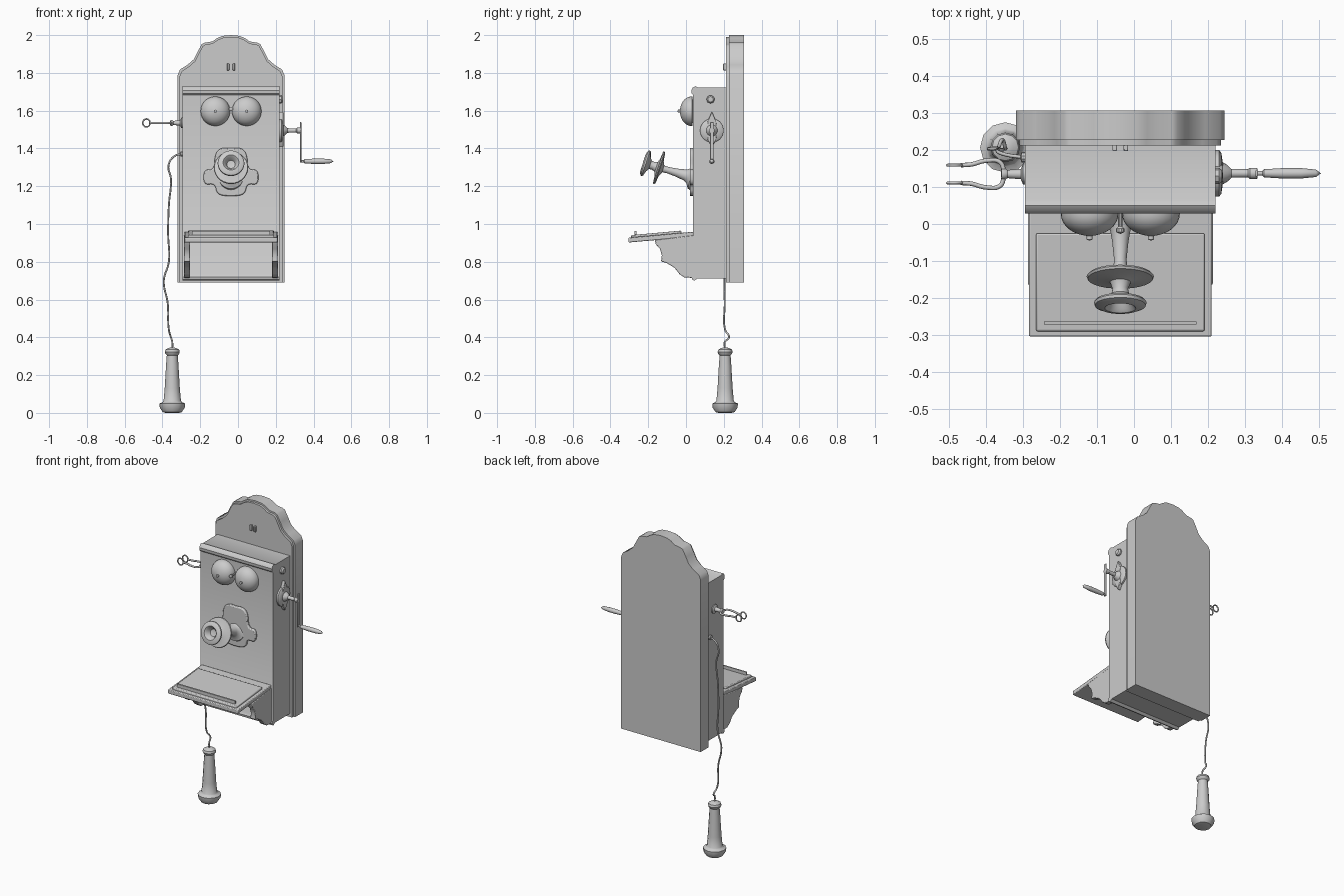
import bpy, bmesh, math
from mathutils import Vector

if "Cube" in bpy.data.objects:
    bpy.data.objects.remove(bpy.data.objects["Cube"])

CX = -0.037  # centre line of the cabinet


def finish(name, bm, smooth=True, bevel=0, segs=2):
    bmesh.ops.remove_doubles(bm, verts=bm.verts, dist=1e-5)
    bmesh.ops.recalc_face_normals(bm, faces=bm.faces)
    me = bpy.data.meshes.new(name)
    bm.to_mesh(me)
    bm.free()
    ob = bpy.data.objects.new(name, me)
    bpy.context.collection.objects.link(ob)
    if bevel:
        m = ob.modifiers.new("bevel", 'BEVEL')
        m.width, m.segments, m.limit_method = bevel, segs, 'ANGLE'
        m.angle_limit = math.radians(40)
    if smooth:
        bpy.ops.object.select_all(action='DESELECT')
        ob.select_set(True)
        bpy.context.view_layer.objects.active = ob
        bpy.ops.object.shade_smooth_by_angle(angle=math.radians(35))
    return ob


def prism(name, pts, axis, a, b, **kw):
    """Extrude a 2D outline along x (pts are y,z) or along y (pts are x,z)."""
    bm = bmesh.new()
    put = (lambda p, t: (t, p[0], p[1])) if axis == 'x' else (lambda p, t: (p[0], t, p[1]))
    lo = [bm.verts.new(put(p, a)) for p in pts]
    hi = [bm.verts.new(put(p, b)) for p in pts]
    bm.faces.new(lo)
    bm.faces.new(hi[::-1])
    for i in range(len(pts)):
        j = (i + 1) % len(pts)
        bm.faces.new((lo[i], lo[j], hi[j], hi[i]))
    return finish(name, bm, **kw)


def box(name, x, y, z, **kw):
    return prism(name, [(y[0], z[0]), (y[1], z[0]), (y[1], z[1]), (y[0], z[1])], 'x', x[0], x[1], **kw)


def lathe(name, prof, origin, direction=(0, 0, 1), n=24):
    """Revolve (radius, height) pairs around an axis."""
    bm = bmesh.new()
    q = Vector(direction).to_track_quat('Z', 'Y')
    rings = []
    for r, h in prof:
        rings.append([bm.verts.new(Vector(origin) + q @ Vector(
            (r * math.cos(2 * math.pi * i / n), r * math.sin(2 * math.pi * i / n), h)))
            for i in range(n)])
    for A, B in zip(rings, rings[1:]):
        for i in range(n):
            j = (i + 1) % n
            bm.faces.new((A[i], A[j], B[j], B[i]))
    bm.faces.new(rings[0])
    bm.faces.new(rings[-1])
    bmesh.ops.remove_doubles(bm, verts=bm.verts, dist=1e-5)
    return finish(name, bm)


def tube(name, pts, r, cyclic=False):
    cu = bpy.data.curves.new(name, 'CURVE')
    cu.dimensions, cu.bevel_depth, cu.bevel_resolution = '3D', r, 2
    cu.resolution_u, cu.use_fill_caps = 6, True
    s = cu.splines.new('BEZIER')
    s.bezier_points.add(len(pts) - 1)
    for b, p in zip(s.bezier_points, pts):
        b.co = p
        b.handle_left_type = b.handle_right_type = 'AUTO'
    s.use_cyclic_u = cyclic
    ob = bpy.data.objects.new(name, cu)
    bpy.context.collection.objects.link(ob)
    bpy.ops.object.select_all(action='DESELECT')
    ob.select_set(True)
    bpy.context.view_layer.objects.active = ob
    bpy.ops.object.convert(target='MESH')
    return ob


def mirrored(half, cx):
    return [(cx + x, z) for x, z in half] + [(cx - x, z) for x, z in half[::-1] if x > 1e-6]


def rounded(pts, times=2):
    for _ in range(times):
        out = []
        for i, p in enumerate(pts):
            p, q = Vector(p), Vector(pts[(i + 1) % len(pts)])
            out += [p.lerp(q, .25), p.lerp(q, .75)]
        pts = out
    return pts


# Backboard with its scrolled crest
crest = [(.282, .69), (.282, 1.79), (.27, 1.818), (.23, 1.843), (.197, 1.872), (.178, 1.91),
         (.155, 1.952), (.14, 1.96), (.1, 1.966), (.072, 1.985), (.045, 1.996), (0, 2.0)]
prism("backboard", mirrored(crest, CX), 'y', .227, .307)
front = [(x * .965, max(z * .995, .69)) for x, z in crest]
prism("backboard_front_edge", mirrored(front, CX), 'y', .212, .228)
for s in (-1, 1):
    box("hanger_pin", (CX + s * .015 - .006, CX + s * .015 + .006), (.197, .215), (1.813, 1.85), bevel=.003)

# Cabinet with rolled mouldings at top and bottom
prism("cabinet", [(.213, .712), (.06, .712), (.045, .70), (.032, .706), (.029, .72), (.038, .733),
                  (.038, 1.682), (.030, 1.69), (.028, 1.708), (.036, 1.722), (.05, 1.73),
                  (.065, 1.722), (.213, 1.722)], 'x', CX - .257, CX + .257)

# Bells, and clapper between them
for s in (-1, 1):
    dome = [(.05, 0), (.078, .005)] + [(.078 * math.cos(t), .01 + .06 * math.sin(t))
            for t in [i * math.pi / 16 for i in range(8)]] + [(.008, .07), (.008, .08), (0, .083)]
    lathe("bell", dome, (CX + s * .083, .038, 1.597), (0, -1, 0), 28)
lathe("clapper", [(.006, 0), (.006, .045), (.011, .05), (.011, .06), (0, .065)], (CX, .038, 1.61), (0, -1, 0), 10)

# Transmitter: wall plate, arm, cup and mouthpiece
lobes = [(0, 1.145), (.075, 1.155), (.085, 1.215), (.145, 1.205), (.145, 1.29), (.09, 1.285),
         (.085, 1.375), (.05, 1.405), (0, 1.4)]
plate = rounded(mirrored(lobes, CX)[:-1] if lobes[-1][0] else mirrored(lobes, CX))
prism("transmitter_plate", plate, 'y', .02, .04, bevel=.006)
base, cup = Vector((CX, .03, 1.25)), Vector((CX, -.142, 1.298))
arm_len = (cup - base).length
lathe("transmitter_arm", [(.07, -.012), (.066, .004), (.042, .016), (.03, .035), (.022, .08),
                          (.017, .13), (.02, arm_len)], base, cup - base)
tilt = Vector((0, -.95, .31))
lathe("transmitter_disc", [(.02, -.022), (.04, -.012), (.085, -.006), (.091, 0), (.088, .006),
                           (.045, .01), (.028, .016), (.021, .035), (.024, .05), (.04, .06),
                           (.066, .068), (.071, .074), (.069, .082), (.056, .088), (.042, .09),
                           (.034, .082), (.022, .055), (0, .05)], cup, tilt, 28)

# Sloping writing shelf: board, stepped panel, pencil ledge
def slope(y0, y1, lift, thick):
    top = lambda y: .966 + (y - .03) * .09 + lift
    return [(y0, top(y0) - thick), (y1, top(y1) - thick), (y1, top(y1)), (y0, top(y0))]


prism("shelf", slope(-.304, .038, -.008, .026), 'x', CX - .247, CX + .247, bevel=.004)
prism("shelf_panel", slope(-.29, -.025, .004, .02), 'x', CX - .228, CX + .228, bevel=.005)
prism("pencil_ledge", slope(-.272, -.263, .024, .03), 'x', CX - .206, CX + .206)

# Scrolled shelf brackets
bracket = [(.04, .94), (-.165, .915), (-.16, .893), (-.138, .868), (-.128, .835), (-.132, .802),
           (-.10, .792), (-.06, .768), (-.035, .735), (-.01, .718), (.04, .714)]
for s in (-1, 1):
    prism("shelf_bracket", bracket, 'x', CX + s * .216, CX + s * .25, bevel=.004)

# Crank: bearing plate, shaft, arm and grip
hub = (.218, .137, 1.495)
lathe("crank_bearing", [(.063, -.01), (.063, .012), (.055, .018), (.03, .022), (.022, .035), (.012, .045),
                        (.011, .09), (.015, .095), (.015, .115), (0, .116)], hub, (1, 0, 0), 16)
prism("crank_lozenge", [(.137 + x, 1.495 + z) for x, z in
      [(0, -.09), (.022, -.05), (.028, 0), (.022, .05), (0, .1), (-.022, .05), (-.028, 0), (-.022, -.05)]],
      'x', .215, .24, bevel=.003)
box("crank_arm", (.328, .335), (.128, .146), (1.325, 1.54), bevel=.003)
lathe("crank_grip", [(.006, 0), (.006, .015), (.011, .02), (.014, .07), (.014, .12), (.01, .16), (0, .173)],
      (.332, .137, 1.332), (1, 0, 0), 12)
lathe("side_knob", [(.022, 0), (.022, .012), (.015, .02), (0, .021)], (.218, .13, 1.66), (1, 0, 0), 8)

# Receiver hook: stem, forked prongs, end rings
lathe("hook_stem", [(.028, 0), (.028, .008), (.014, .014), (.011, .05), (.015, .056), (.015, .066), (0, .068)],
      (-.292, .135, 1.535), (-1, 0, 0), 12)
for s in (-1, 1):
    y = .135
    tube("hook_prong", [(-.35, y, 1.535), (-.362, y + s * .032, 1.535), (-.40, y + s * .036, 1.535),
                        (-.44, y + s * .026, 1.535), (-.468, y + s * .024, 1.535)], .006)
    tube("hook_ring", [(-.485 + .019 * math.cos(a * math.pi / 4), y + s * .024,
                        1.535 + .021 * math.sin(a * math.pi / 4)) for a in range(8)], .004, True)

# Receiver cord
tube("cord", [(-.29, .18, 1.37), (-.335, .185, 1.36), (-.368, .195, 1.31), (-.355, .2, 1.24), (-.366, .2, 1.1),
              (-.37, .2, .95), (-.366, .203, .8), (-.393, .203, .7), (-.372, .205, .58), (-.366, .207, .44),
              (-.355, .228, .4), (-.348, .205, .375), (-.348, .207, .335)], .005)
lathe("cord_bushing", [(.014, 0), (.014, .012), (0, .016)], (-.292, .18, 1.37), (-1, 0, 0), 10)

# Hanging receiver
lathe("receiver", [(.035, 0), (.05, .004), (.066, .028), (.068, .05), (.052, .056), (.046, .064), (.04, .13),
                   (.033, .25), (.029, .305), (.036, .312), (.04, .322), (.036, .335), (.022, .343), (.01, .346)],
      (-.348, .207, 0), n=12)
